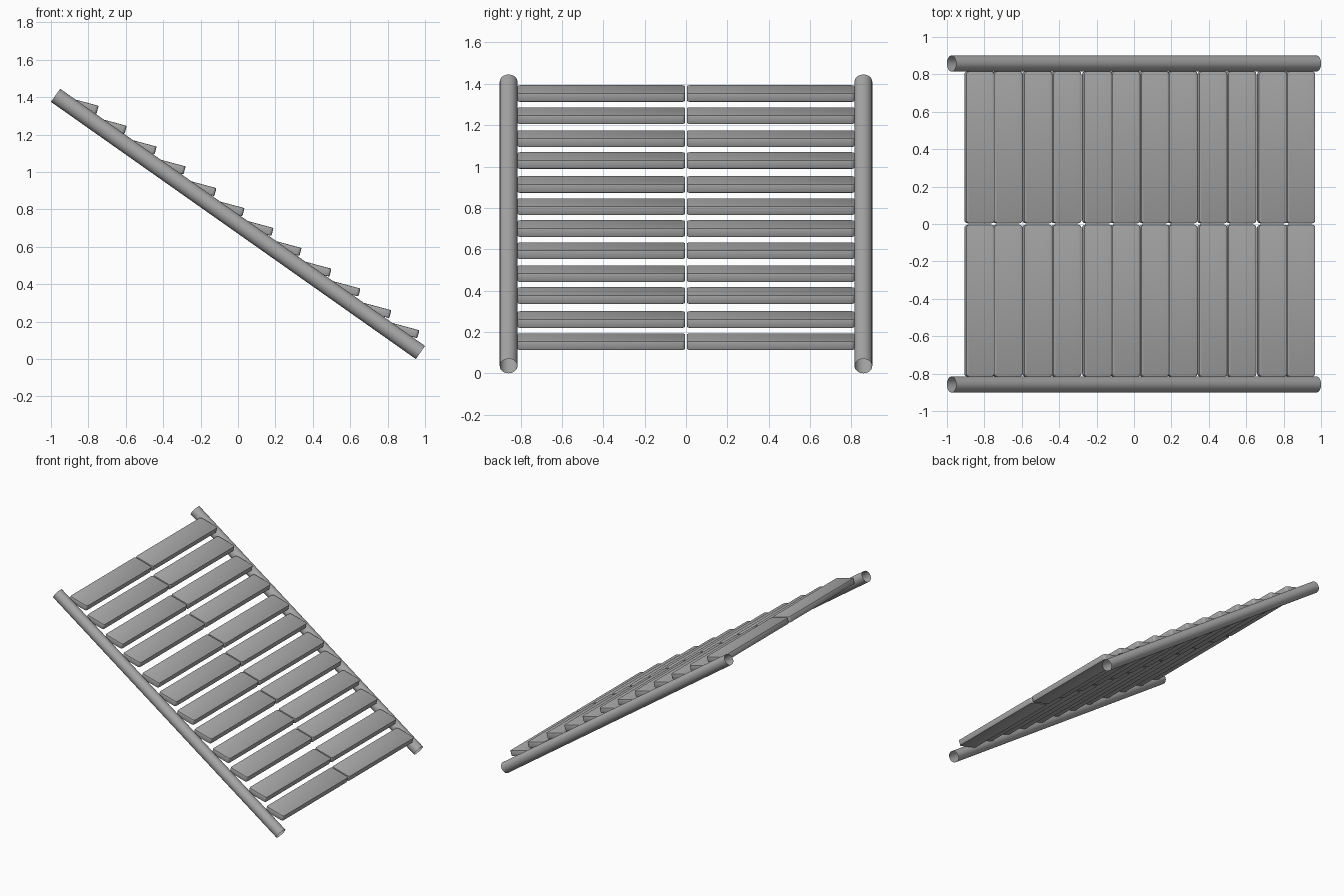
import bpy, bmesh, math
from mathutils import Matrix, Vector

cube = bpy.data.objects.get("Cube")
if cube:
    bpy.data.objects.remove(cube, do_unlink=True)

grey = bpy.data.materials.new("plain grey")
grey.use_nodes = True
colour = (0.4, 0.4, 0.4, 1)
grey.diffuse_color = colour
grey.node_tree.nodes["Principled BSDF"].inputs["Base Color"].default_value = colour


def finish(bm, name):
    mesh = bpy.data.meshes.new(name)
    bm.to_mesh(mesh)
    bm.free()
    mesh.materials.append(grey)
    obj = bpy.data.objects.new(name, mesh)
    bpy.context.collection.objects.link(obj)
    bpy.ops.object.select_all(action='DESELECT')
    obj.select_set(True)
    bpy.context.view_layer.objects.active = obj
    bpy.ops.object.shade_smooth_by_angle(angle=math.radians(40))
    return obj


def rail(name, y):
    """Open sloping tube along one side."""
    top, foot = Vector((-0.9755, y, 1.41)), Vector((0.9755, y, 0.035))
    axis = foot - top
    turn = axis.to_track_quat('Z', 'Y').to_matrix().to_4x4()
    bm = bmesh.new()
    bmesh.ops.create_cone(bm, cap_ends=False, segments=32, radius1=0.0427,
                          radius2=0.0427, depth=axis.length,
                          matrix=Matrix.Translation((top + foot) / 2) @ turn)
    return finish(bm, name)


def slat(name, x, y, z):
    """Tilted plank with rounded corners and softened edges."""
    bm = bmesh.new()
    bmesh.ops.create_cube(bm, size=1)
    bmesh.ops.scale(bm, vec=(0.157, 0.812, 0.044), verts=bm.verts)
    upright = [e for e in bm.edges
               if abs(e.verts[0].co.z - e.verts[1].co.z) > 0.01]
    bmesh.ops.bevel(bm, geom=upright, offset=0.016, segments=3,
                    profile=0.5, affect='EDGES')
    rims = [e for e in bm.edges
            if abs(e.verts[0].co.z - e.verts[1].co.z) < 0.01]
    bmesh.ops.bevel(bm, geom=rims, offset=0.005, segments=2,
                    profile=0.5, affect='EDGES')
    tilt = Matrix.Rotation(math.radians(15), 4, 'Y')
    bmesh.ops.transform(bm, matrix=Matrix.Translation((x, y, z)) @ tilt,
                        verts=bm.verts)
    return finish(bm, name)


# Slats: a group of six uneven steps, repeated further down the slope
steps = [(0, 0), (0.15, 0.107), (0.31, 0.218),
         (0.465, 0.324), (0.63, 0.44), (0.78, 0.547)]
for side, sign in (("left", 1), ("right", -1)):
    # left and right follow the model's own sides, front facing -y
    label = "back" if sign > 0 else "front"
    rail(label + "_rail", sign * 0.858)
    for group in range(2):
        for i, (dx, drop) in enumerate(steps):
            slat(f"{label}_slat_{group * len(steps) + i + 1}",
                 -0.8265 + dx + group * 0.935, sign * 0.41,
                 1.353 - drop - group * 0.653)
